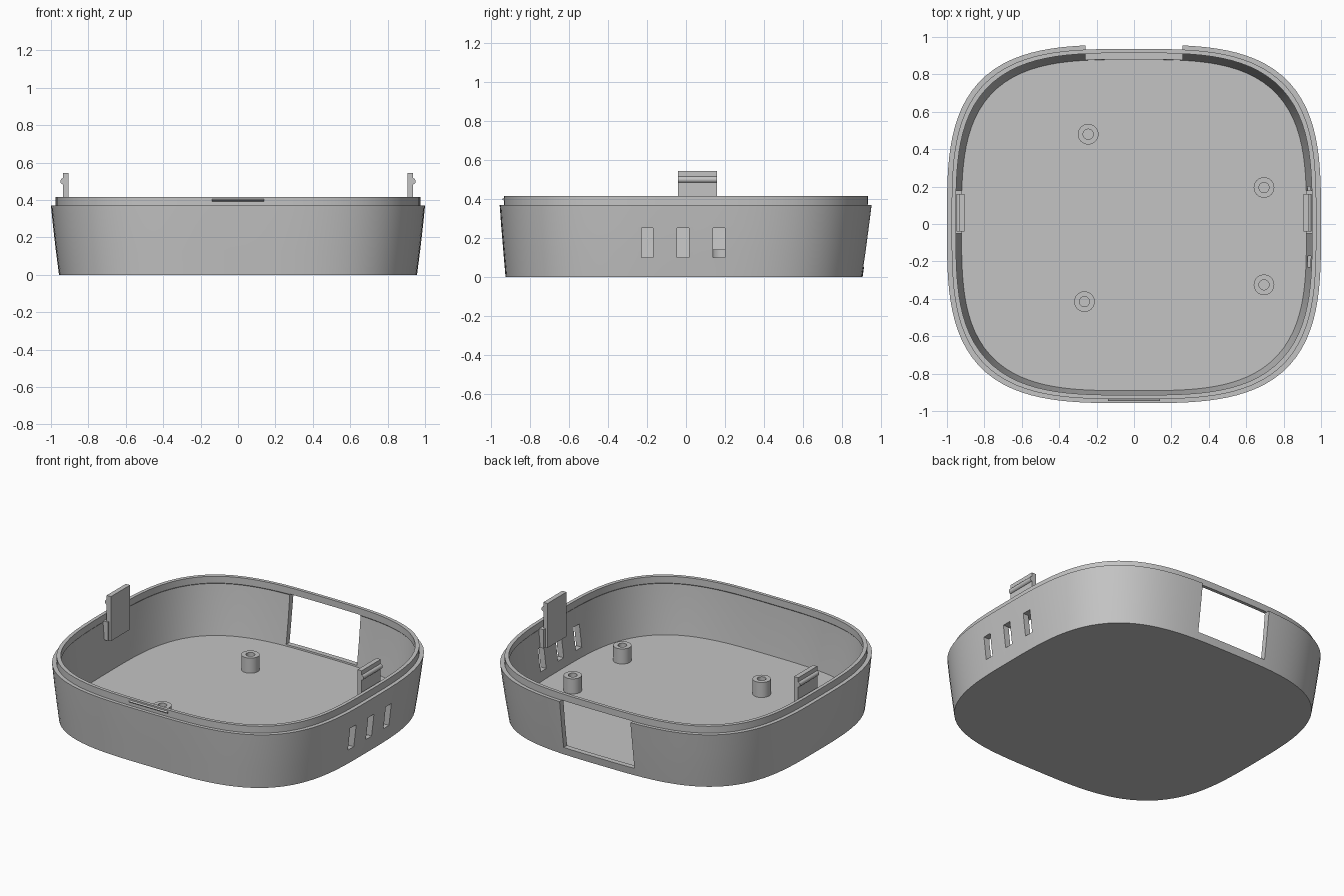
import bpy, bmesh, math
from mathutils import Vector

if "Cube" in bpy.data.objects:
    bpy.data.objects.remove(bpy.data.objects["Cube"], do_unlink=True)

GREY = (0.55, 0.55, 0.55, 1)
grey = bpy.data.materials.new("grey_plastic")
grey.use_nodes = True
grey.diffuse_color = GREY
grey.node_tree.nodes["Principled BSDF"].inputs["Base Color"].default_value = GREY


def finish(bm, name):
    bmesh.ops.recalc_face_normals(bm, faces=bm.faces)
    mesh = bpy.data.meshes.new(name)
    bm.to_mesh(mesh)
    bm.free()
    mesh.materials.append(grey)
    ob = bpy.data.objects.new(name, mesh)
    bpy.context.collection.objects.link(ob)
    return ob


def activate(ob):
    bpy.ops.object.select_all(action="DESELECT")
    ob.select_set(True)
    bpy.context.view_layer.objects.active = ob


def smooth(ob):
    activate(ob)
    bpy.ops.object.shade_smooth_by_angle(angle=math.radians(30))


def loft(name, rings, closed=False):
    """Skin rings of points; cap the ends unless the rings form a loop."""
    bm = bmesh.new()
    loops = [[bm.verts.new(p) for p in ring] for ring in rings]
    n = len(loops[0])
    pairs = list(zip(loops, loops[1:]))
    if closed:
        pairs.append((loops[-1], loops[0]))
    for a, b in pairs:
        for i in range(n):
            j = (i + 1) % n
            bm.faces.new((a[i], a[j], b[j], b[i]))
    if not closed:
        bm.faces.new(loops[0])
        bm.faces.new(loops[-1])
    return finish(bm, name)


def box(name, x, y, z):
    return loft(name, [[(x[0], y[0], h), (x[1], y[0], h), (x[1], y[1], h), (x[0], y[1], h)] for h in z])


def squircle(ax, ay, cy, z, n=128, power=3.3):
    ring = []
    for i in range(n):
        t = math.tau * i / n
        c, s = math.cos(t), math.sin(t)
        r = (abs(c / ax) ** power + abs(s / ay) ** power) ** (-1 / power)
        ring.append((r * c, cy + r * s, z))
    return ring


def circle(x, y, r, z, n=32):
    return [(x + r * math.cos(math.tau * i / n), y + r * math.sin(math.tau * i / n), z) for i in range(n)]


# Tray: outer wall, step, lip, inner wall, floor (half width, half depth, y shift, height)
profile = [
    (0.957, 0.918, -0.01, 0), (0.974, 0.933, -0.006, 0.13), (0.989, 0.947, -0.003, 0.26),
    (1.0, 0.958, 0, 0.37), (0.975, 0.936, 0, 0.37), (0.975, 0.936, 0, 0.415),
    (0.952, 0.914, 0, 0.415), (0.952, 0.914, 0, 0.37), (0.956, 0.918, 0, 0.365),
    (0.944, 0.906, -0.003, 0.22), (0.922, 0.885, -0.006, 0.04),
]
tray = loft("tray_shell", [squircle(*p) for p in profile])

# Rear port opening and side vents
cutters = [box("port_cutter", (-0.26, 0.26), (0.8, 1.1), (0.05, 0.372))]
for y in (-0.2, -0.015, 0.17):
    cutters.append(box("vent_cutter", (0.8, 1.1), (y - 0.03, y + 0.03), (0.1, 0.25)))
for cutter in cutters:
    cutter.hide_render = True
    activate(tray)
    mod = tray.modifiers.new("cut", "BOOLEAN")
    mod.operation = "DIFFERENCE"
    mod.solver = "EXACT"
    mod.object = cutter
    bpy.ops.object.modifier_apply(modifier=mod.name)
    bpy.data.objects.remove(cutter, do_unlink=True)
smooth(tray)

# Hollow screw posts
for i, (x, y) in enumerate([(-0.245, 0.48), (0.695, 0.195), (0.695, -0.325), (-0.265, -0.415)]):
    outer, inner, low, high = 0.055, 0.027, 0.035, 0.14
    rings = [circle(x, y, r, z) for r, z in ((outer, low), (outer, high), (inner, high), (inner, low))]
    smooth(loft(f"screw_post_{i + 1}", rings, closed=True))

# Snap clips on both sides, each with a foot and a rounded catch
for name, s in (("left", 1), ("right", -1)):
    box(f"{name}_clip_tab", (s * 0.905, s * 0.936), (-0.04, 0.16), (0.25, 0.545))
    box(f"{name}_clip_foot", (s * 0.92, s * 0.962), (-0.05, 0.18), (0.25, 0.375))
    catch = [[(s * (0.933 + 0.017 * math.cos(math.tau * k / 16)), y, 0.5 + 0.017 * math.sin(math.tau * k / 16))
              for k in range(16)] for y in (-0.04, 0.16)]
    smooth(loft(f"{name}_clip_catch", catch))

# Small wedge-shaped rib on the front of the lip
wedge = [(-0.925, 0.382), (-0.947, 0.4), (-0.925, 0.41)]
loft("front_lip_rib", [[(x, y, z) for y, z in wedge] for x in (-0.14, 0.14)])
